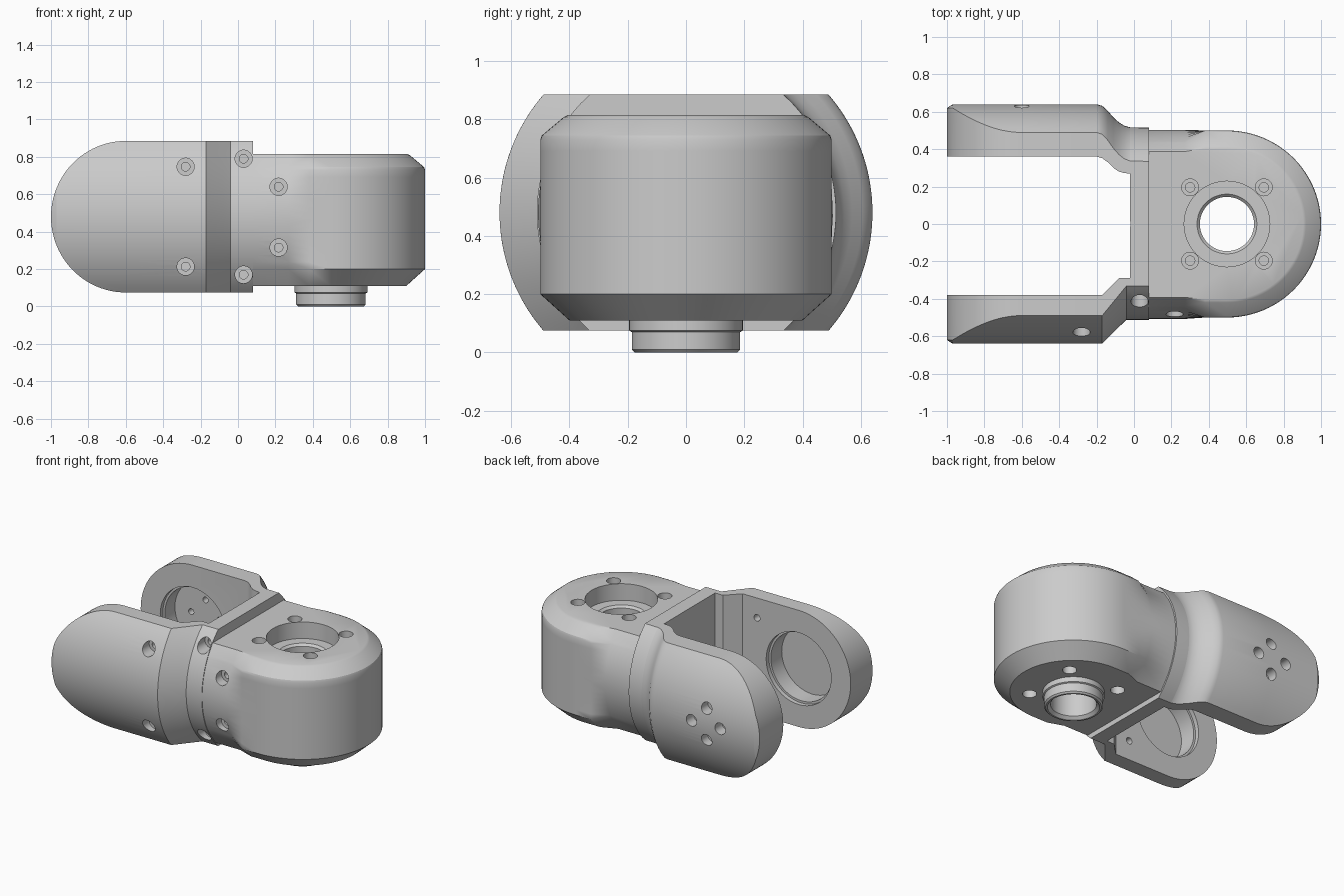
import bpy, bmesh
from math import pi, sin, cos, sqrt
from mathutils import Matrix, Vector

if "Cube" in bpy.data.objects:
    bpy.data.objects.remove(bpy.data.objects["Cube"])

MID = 0.48      # height of the arm axis
HALF = 0.405    # half height of the arms
CX = 0.497      # drum axis


def flank(out, z):
    """Barrel-shaped flank: y at height z for a widest value out."""
    r = 0.62 - 0.6 * (0.64 - out)
    return out - r + sqrt(r * r - (z - MID) ** 2)


def finish(bm, name):
    bmesh.ops.recalc_face_normals(bm, faces=bm.faces[:])
    me = bpy.data.meshes.new(name)
    bm.to_mesh(me)
    bm.free()
    ob = bpy.data.objects.new(name, me)
    bpy.context.collection.objects.link(ob)
    return ob


def lathe(bm, profile, origin=(0, 0, 0), axis=(0, 0, 1), n=48):
    """Solid of revolution from (radius, distance) points, capped at both ends."""
    mat = Matrix.Translation(origin) @ Vector((0, 0, 1)).rotation_difference(Vector(axis)).to_matrix().to_4x4()
    rings = [[bm.verts.new(mat @ Vector((r * cos(2 * pi * i / n), r * sin(2 * pi * i / n), h)))
              for i in range(n)] for r, h in profile]
    for a, b in zip(rings, rings[1:]):
        for i in range(n):
            bm.faces.new((a[i], a[(i + 1) % n], b[(i + 1) % n], b[i]))
    bm.faces.new(rings[0])
    bm.faces.new(rings[-1])


def cut(ob, solids):
    """Subtract a list of separate (profile, origin, axis) lathed solids."""
    bm = bmesh.new()
    for s in solids:
        lathe(bm, *s)
    cutter = finish(bm, "cutter")
    cutter.hide_render = True
    mod = ob.modifiers.new("holes", 'BOOLEAN')
    mod.operation, mod.solver, mod.object = 'DIFFERENCE', 'EXACT', cutter
    bpy.context.view_layer.objects.active = ob
    bpy.ops.object.modifier_apply(modifier=mod.name)
    bpy.data.objects.remove(cutter)


def smooth(ob):
    bpy.ops.object.select_all(action='DESELECT')
    ob.select_set(True)
    bpy.context.view_layer.objects.active = ob
    bpy.ops.object.shade_smooth_by_angle(angle=0.5)


def screw(surface, depth, end):
    return [(0.046, surface - 0.3), (0.046, surface + depth), (0.023, surface + depth), (0.023, end)]


def arm(name, side, stations, n=28):
    """Loft (x, outer y, inner y) stations; the free end is rounded in side view."""
    bm = bmesh.new()
    x0, out0, in0 = stations[0]
    tip = [(-0.6 - 0.4 * cos(a * pi / 48), out0, in0) for a in range(24)]
    rings = []
    for x, out, inn in tip + stations:
        h = HALF
        if x < -0.6:
            h *= max(0.01, sqrt(max(0, 1 - ((x + 0.6) / 0.4) ** 2)))
        # slightly eased outer edge at the very tip
        ease = 0.02 * max(0, (-0.97 - x) / 0.03)
        zs = [MID + h * (2 * i / n - 1) for i in range(n + 1)]
        pts = [(x, side * (flank(out, z) - ease), z) for z in zs]
        pts += [(x, side * inn, zs[-1]), (x, side * inn, zs[0])]
        rings.append([bm.verts.new(p) for p in pts])
    for a, b in zip(rings, rings[1:]):
        for i in range(len(a)):
            j = (i + 1) % len(a)
            bm.faces.new((a[i], a[j], b[j], b[i]))
    bm.faces.new(rings[0])
    bm.faces.new(rings[-1])
    return finish(bm, name)


# Front arm with straight offset, and its half of the cross wall
front = arm("front_arm", -1, [(-0.6, 0.64, 0.38), (-0.17, 0.64, 0.38), (-0.08, 0.55, 0.29),
                              (-0.04, 0.512, 0.29), (-0.021, 0.512, 0.29),
                              (-0.02, 0.512, 0), (0.08, 0.512, 0)])
holes = []
for x, surf, dx, end in [(-0.28, -0.58, 0.267, -0.2), (0.03, -0.41, 0.31, -0.24)]:
    for s in (-1, 1):
        holes.append((screw(surf, 0.07, end), (x, 0, MID + s * dx), (0, 1, 0)))
holes.append(([(0.25, -0.3), (0.25, -0.41), (0.235, -0.41), (0.235, -0.53)],
              (-0.6, 0, MID), (0, 1, 0)))
cut(front, holes)

# Rear arm with a soft S-shaped offset
rear = arm("rear_arm", 1, [(-0.6, 0.64, 0.36), (-0.2, 0.64, 0.36), (-0.17, 0.632, 0.352),
                           (-0.14, 0.605, 0.33), (-0.11, 0.57, 0.30), (-0.08, 0.543, 0.28),
                           (-0.05, 0.525, 0.272), (-0.021, 0.517, 0.27),
                           (-0.02, 0.517, 0), (0.08, 0.515, 0)])
cut(rear, [([(0.25, 0.3), (0.25, 0.39), (0.235, 0.39), (0.235, 0.5)], (-0.6, 0, MID), (0, 1, 0))])
diamond = [(-0.6 + 0.11 * cos(k * pi / 2), 0, MID + 0.11 * sin(k * pi / 2)) for k in range(4)]
cut(rear, [([(0.02, 0.45), (0.02, 0.56), (0.04, 0.56), (0.04, 0.8)], p, (0, 1, 0)) for p in diamond])

# Housing: barrel-sided neck running into a chamfered drum
drum = [(0.40, 0.11), (0.5, 0.2)] + [(0.5, 0.2 + 0.53 * i / 14) for i in range(1, 14)]
drum += [(0.5, 0.73), (0.495, 0.745), (0.42, 0.808), (0.405, 0.815)]


def side_columns(s, wide):
    return [[(x, s * flank(wide, z), z) for r, z in drum] for x in (0.076, 0.27)] + \
           [[(0.38, s * r, z) for r, z in drum]]


cols = side_columns(-1, 0.508)
for i in range(49):
    a = -pi / 2 + pi * i / 48
    cols.append([(CX + (r + 0.003) * cos(a), r * sin(a), z) for r, z in drum])
cols += side_columns(1, 0.504)[::-1]
bm = bmesh.new()
cols = [[bm.verts.new(p) for p in c] for c in cols]
for a, b in zip(cols, cols[1:]):
    for i in range(len(drum) - 1):
        bm.faces.new((a[i], b[i], b[i + 1], a[i + 1]))
bm.faces.new([c[0] for c in cols])
bm.faces.new([c[-1] for c in cols])
bm.faces.new(cols[0] + cols[-1][::-1])
bmesh.ops.triangulate(bm, faces=[f for f in bm.faces if len(f.verts) == 4])
housing = finish(bm, "housing")

# Bearing seat and bore, then corner screw holes and front screws
cut(housing, [([(0.145, -0.1), (0.145, 0.685), (0.16, 0.7), (0.229, 0.7), (0.229, 1.0)],
               (CX, 0, 0), (0, 0, 1))])
corner = [(0.045, 0), (0.045, 0.18), (0.025, 0.18), (0.025, 0.25)]
for x in (CX - 0.197, CX + 0.197):
    for y in (-0.196, 0.196):
        cut(housing, [(corner, (x, y, 0), (0, 0, 1))])
        cut(housing, [([(0.025, 0.6), (0.025, 0.74), (0.045, 0.74), (0.045, 0.9)], (x, y, 0), (0, 0, 1))])
cut(housing, [(screw(-0.486, 0.06, -0.36), (0.217, 0, z), (0, 1, 0)) for z in (0.315, 0.64)])

# Hollow spigot under the housing
bm = bmesh.new()
lathe(bm, [(0.176, 0), (0.186, 0.01), (0.186, 0.07), (0.195, 0.075), (0.195, 0.112)], (CX, 0, 0), n=64)
spigot = finish(bm, "spigot")
cut(spigot, [([(0.166, -0.02), (0.165, 0.001), (0.145, 0.02), (0.145, 0.2)], (CX, 0, 0), (0, 0, 1))])

for ob in (front, rear, housing, spigot):
    smooth(ob)
